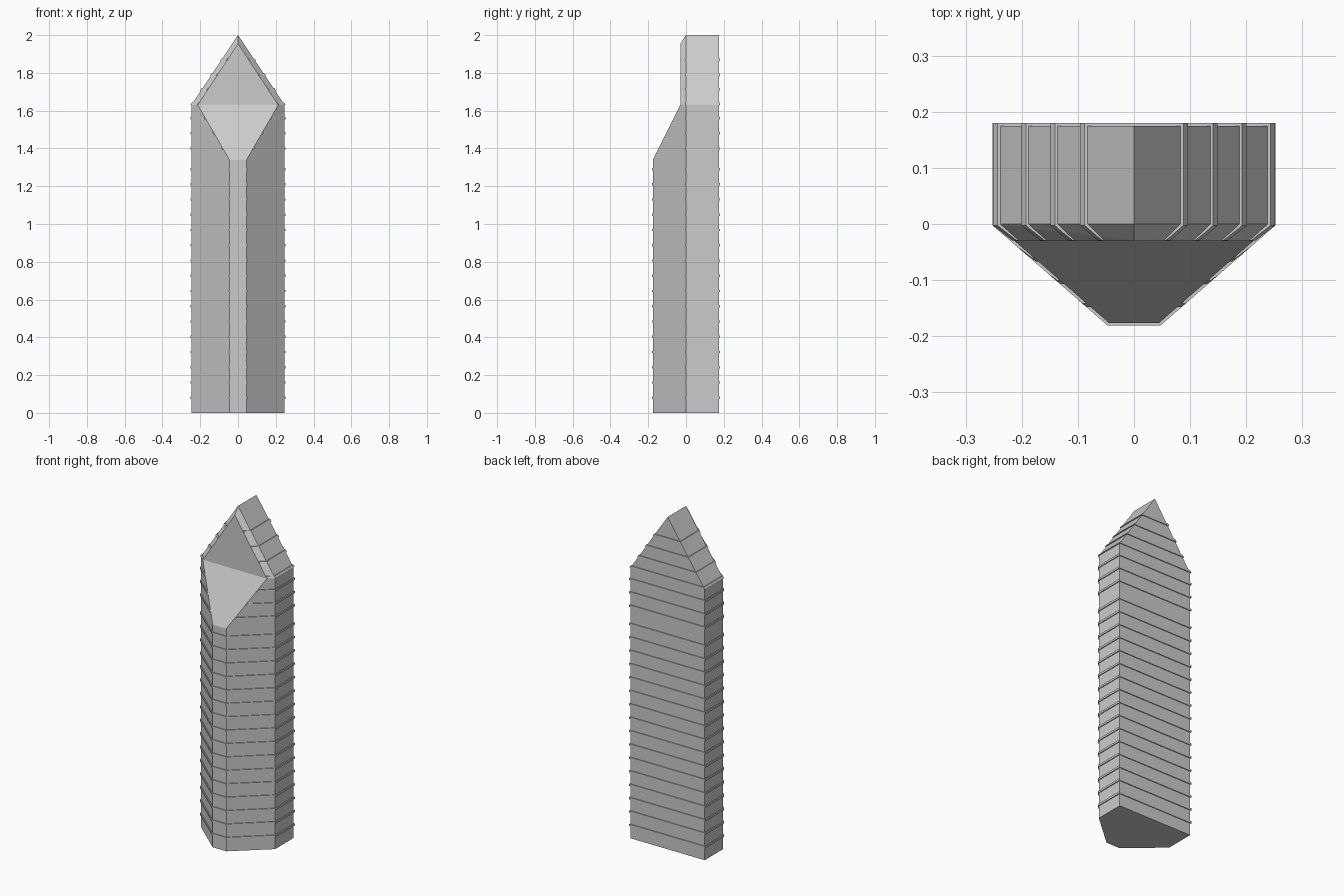
import bpy, bmesh
from mathutils import Vector

if "Cube" in bpy.data.objects:
    bpy.data.objects.remove(bpy.data.objects["Cube"])

SHOULDER = 1.63   # where the gabled crown starts
TOP = 2.0


def plan(d, z):
    # six-sided floor plan, grown outward by d
    half = [(0.045 + d * 0.4, -0.176 - d), (0.247 + d, -d * 0.5), (0.247 + d, 0.175 + d)]
    return [(s * x, y, z) for s in (1, -1) for x, y in half]


def hull(points):
    bm = bmesh.new()
    for p in points:
        bm.verts.new(p)
    bmesh.ops.convex_hull(bm, input=bm.verts)
    bmesh.ops.dissolve_limit(bm, angle_limit=0.005, verts=bm.verts, edges=bm.edges)
    bmesh.ops.recalc_face_normals(bm, faces=bm.faces)
    return bm


def shaft(d=0.0):
    # lower block, its front sliced back by a slope
    pts = plan(d, 0)
    inset = 0.002 if d else 0
    for s in (1, -1):
        pts += [(s * (0.045 + d * 0.4), -0.176 - d, 1.34 - d * 2 - inset),
                (s * (0.213 + d), -0.03 + inset, SHOULDER),
                (s * (0.247 + d), -d * 0.5, SHOULDER),
                (s * (0.247 + d), 0.175 + d, SHOULDER)]
    return hull(pts)


def crown(d=0.0):
    # gable with a chamfered front rim
    inset = 0.001 if d else 0
    pts = []
    for x, y, top in ((0.213 + d, -0.03 + inset, 1.955 + d * 1.5),
                      (0.247 + d, -d * 0.5, TOP + d * 1.5),
                      (0.247 + d, 0.175 + d, TOP + d * 1.5)):
        pts += [(x, y, SHOULDER), (-x, y, SHOULDER), (0, y, top)]
    return hull(pts)


def clip(bm, z, normal):
    # keep one side of a level plane and close the cut
    res = bmesh.ops.bisect_plane(bm, geom=bm.verts[:] + bm.edges[:] + bm.faces[:],
                                 plane_co=(0, 0, z), plane_no=normal, clear_outer=True)
    edges = [e for e in res['geom_cut'] if isinstance(e, bmesh.types.BMEdge)]
    if edges:
        bmesh.ops.contextual_create(bm, geom=edges)


def collect(name, parts, weld=False):
    out = bmesh.new()
    for part in parts:
        tmp = bpy.data.meshes.new("tmp")
        part.to_mesh(tmp)
        part.free()
        out.from_mesh(tmp)
        bpy.data.meshes.remove(tmp)
    if weld:
        # drop the hidden faces between the blocks and join them
        inner = [f for f in out.faces if all(abs(v.co.z - SHOULDER) < 1e-4 for v in f.verts)]
        bmesh.ops.delete(out, geom=inner, context='FACES')
        bmesh.ops.remove_doubles(out, verts=out.verts, dist=1e-4)
    bmesh.ops.recalc_face_normals(out, faces=out.faces)
    mesh = bpy.data.meshes.new(name)
    out.to_mesh(mesh)
    out.free()
    obj = bpy.data.objects.new(name, mesh)
    bpy.context.collection.objects.link(obj)
    return obj


# tower body
collect("tower_body", [shaft(), crown()], weld=True)

# thin floor bands wrapped round the tower, stopping at the front slope
levels = [0.08 + 0.0807 * i for i in range(16)] + [1.40, 1.48, 1.56, 1.637, 1.713, 1.79, 1.87]
bands = []
for z in levels:
    band = shaft(0.005) if z < SHOULDER else crown(0.005)
    clip(band, z + 0.006, Vector((0, 0, 1)))
    clip(band, z - 0.006, Vector((0, 0, -1)))
    bands.append(band)
collect("floor_bands", bands)
